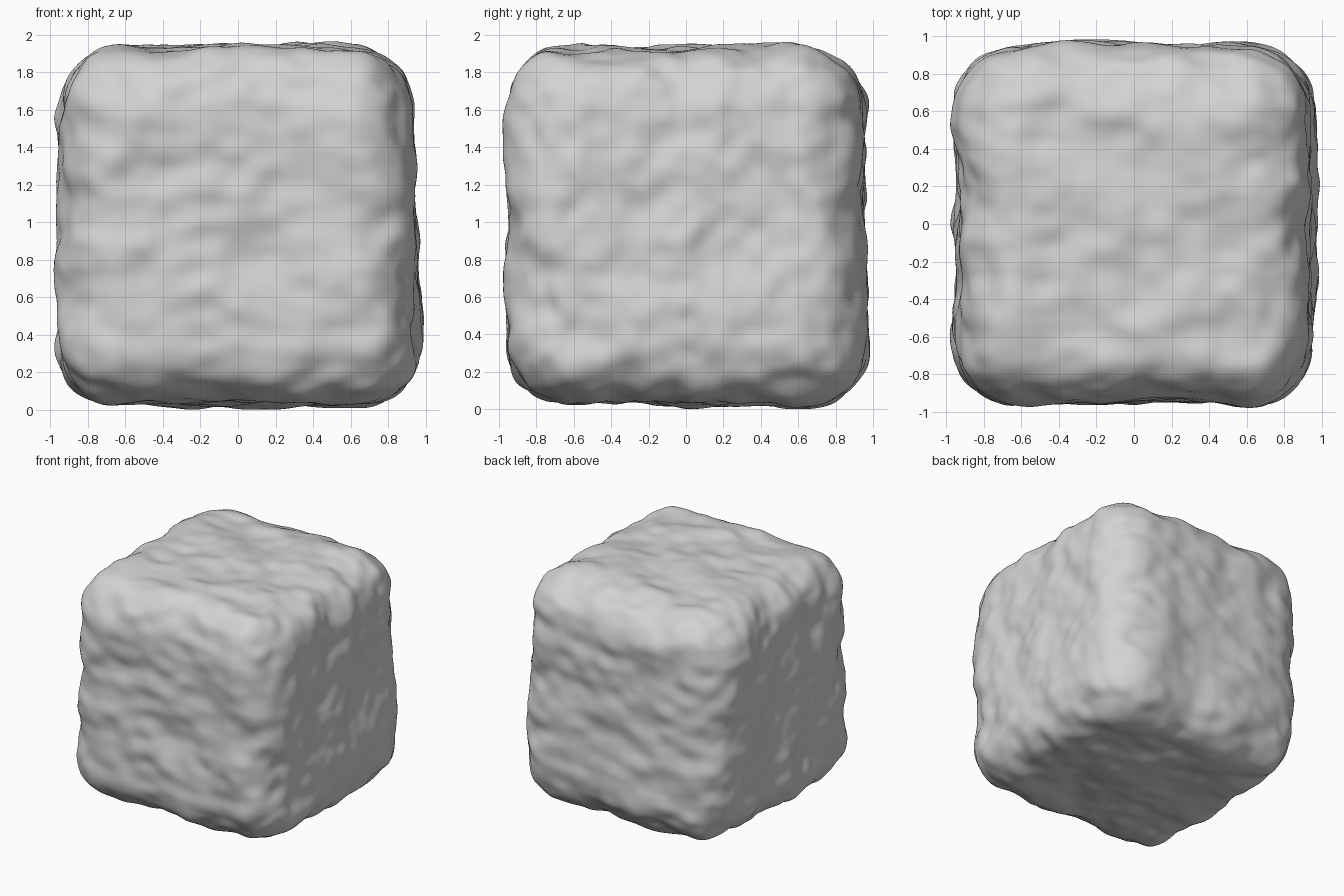
import bpy
import bmesh
from mathutils import Vector, noise

cube = bpy.data.objects.get("Cube")
if cube:
    bpy.data.objects.remove(cube, do_unlink=True)

HALF = 0.945     # half width before roughening
RADIUS = 0.32    # rounding of edges and corners


def roughness(p):
    """Broad lumps plus finer, slightly streaked ripples."""
    streak = Vector((p.x * 0.75, p.y, p.z))
    return (0.02 * noise.noise(p * 1.7 + Vector((3, 7, 1)))
            + 0.04 * noise.noise(streak * 3.6 + Vector((9, 2, 5)))
            + 0.018 * noise.noise(streak * 8))


def weathered(p):
    """Lean the sides in towards the top and bow the back outwards."""
    x, y, z = p
    lean = 0.03 if x > 0 else 0.005
    x *= 1 - lean * z
    if y > 0:
        y *= 1.01 - 0.02 * z - 0.05 * x * x
    return Vector((x, y, z))


# Dense cube, rounded, weathered and pushed along its normals
bm = bmesh.new()
bmesh.ops.create_cube(bm, size=2 * HALF)
bmesh.ops.subdivide_edges(bm, edges=bm.edges[:], cuts=95, use_grid_fill=True)
inner = HALF - RADIUS
for v in bm.verts:
    core = Vector([max(-inner, min(inner, c)) for c in v.co])
    normal = (v.co - core).normalized()
    base = core + normal * RADIUS
    v.co = weathered(base) + normal * roughness(base)

# Rest the block on the ground
bmesh.ops.translate(bm, verts=bm.verts[:],
                    vec=(0, 0, -min(v.co.z for v in bm.verts)))
for f in bm.faces:
    f.smooth = True

mesh = bpy.data.meshes.new("rough_stone_block")
bm.to_mesh(mesh)
bm.free()
block = bpy.data.objects.new("rough_stone_block", mesh)
bpy.context.collection.objects.link(block)

# Plain grey stone
stone = bpy.data.materials.new("stone_grey")
stone.use_nodes = True
colour = (0.65, 0.65, 0.65, 1)
stone.diffuse_color = colour
stone.node_tree.nodes["Principled BSDF"].inputs["Base Color"].default_value = colour
mesh.materials.append(stone)
